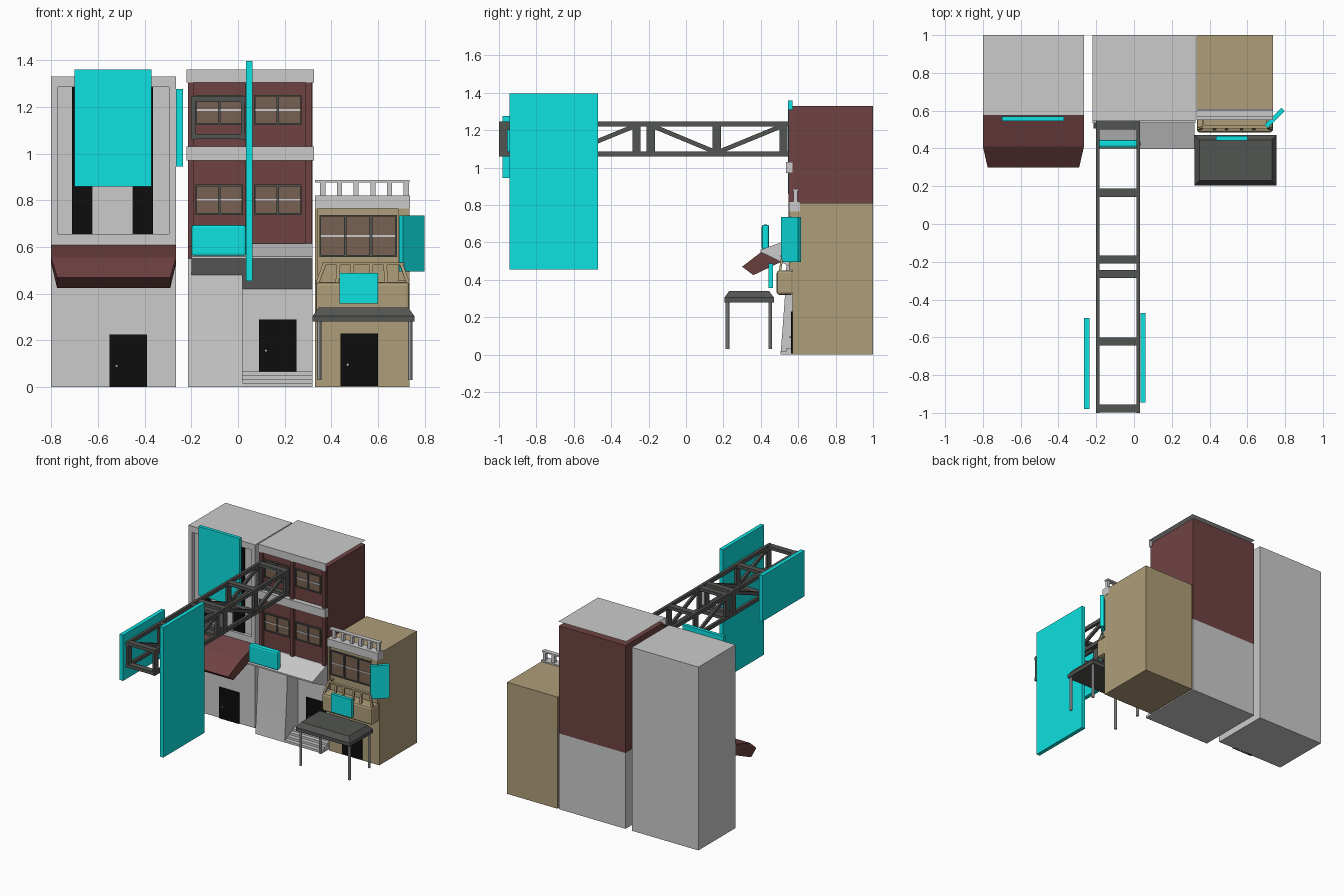
import bpy, bmesh, math
from mathutils import Vector

if "Cube" in bpy.data.objects:
    bpy.data.objects.remove(bpy.data.objects["Cube"])


def mat(name, rgb):
    m = bpy.data.materials.new(name)
    m.diffuse_color = (*rgb, 1)
    m.use_nodes = True
    m.node_tree.nodes["Principled BSDF"].inputs["Base Color"].default_value = m.diffuse_color
    return m


BRICK = mat("brick", (0.16, 0.055, 0.055))
TAN = mat("tan", (0.43, 0.34, 0.19))
DARK = mat("dark_metal", (0.085, 0.09, 0.083))
BLACK = mat("black", (0.004, 0.004, 0.004))
GLASS = mat("window_brown", (0.19, 0.12, 0.085))
CYAN = mat("sign_cyan", (0.004, 0.75, 0.75))


def finish(name, bm, m):
    bmesh.ops.recalc_face_normals(bm, faces=bm.faces)
    me = bpy.data.meshes.new(name)
    bm.to_mesh(me)
    bm.free()
    ob = bpy.data.objects.new(name, me)
    bpy.context.collection.objects.link(ob)
    if m:
        me.materials.append(m)
    return ob


def box(name, x0, x1, y0, y1, z0, z1, m=None, bevel=0):
    bm = bmesh.new()
    bmesh.ops.create_cube(bm, size=1)
    for v in bm.verts:
        v.co = ((x0 + x1) / 2 + v.co.x * (x1 - x0), (y0 + y1) / 2 + v.co.y * (y1 - y0),
                (z0 + z1) / 2 + v.co.z * (z1 - z0))
    if bevel:
        bmesh.ops.bevel(bm, geom=bm.edges[:], offset=bevel, segments=2, profile=0.5, affect='EDGES')
    return finish(name, bm, m)


def prism(name, pts, x0, x1, m=None):
    """Side profile of (y, z, end_inset) points stretched along x."""
    bm = bmesh.new()
    a = [bm.verts.new((x0 + p[2], p[0], p[1])) for p in pts]
    b = [bm.verts.new((x1 - p[2], p[0], p[1])) for p in pts]
    n = len(pts)
    bm.faces.new(a)
    bm.faces.new(b[::-1])
    for i in range(n):
        bm.faces.new((a[i], b[i], b[(i + 1) % n], a[(i + 1) % n]))
    return finish(name, bm, m)


def beam(name, p, q, w, d, m):
    """Bar from p to q, w wide along x and d deep."""
    p, q = Vector(p), Vector(q)
    t = (q - p).normalized()
    side = Vector((1, 0, 0)) if abs(t.x) < 0.9 else Vector((0, 1, 0))
    up = t.cross(side).normalized()
    bm = bmesh.new()
    bmesh.ops.create_cube(bm, size=1)
    for v in bm.verts:
        c = v.co.copy()
        v.co = (p + q) / 2 + t * c.z * (q - p).length + side * c.x * w + up * c.y * d
    return finish(name, bm, m)


def knob(name, x, y, z):
    bm = bmesh.new()
    bmesh.ops.create_uvsphere(bm, u_segments=10, v_segments=6, radius=0.006)
    for v in bm.verts:
        v.co += Vector((x, y, z))
    ob = finish(name, bm, None)
    for f in ob.data.polygons:
        f.use_smooth = True


def door(name, x0, x1, y, z0, z1):
    box(name, x0, x1, y - 0.008, y + 0.01, z0, z1, BLACK)
    knob(name + "_knob", x0 + 0.03, y - 0.012, z0 + 0.4 * (z1 - z0))


def window(name, x0, x1, y, z0, z1):
    f = 0.007
    box(name + "_pane", x0, x1, y - 0.004, y + 0.01, z0, z1, GLASS)
    zm = (z0 + z1) / 2
    box(name + "_bar", x0, x1, y - 0.008, y, zm - 0.004, zm + 0.004)
    for a, b in ((x0 - f, x0), (x1, x1 + f)):
        box(name + "_frame_side", a, b, y - 0.012, y + 0.01, z0 - f, z1 + f, DARK)
    for a, b in ((z0 - f, z0), (z1, z1 + f)):
        box(name + "_frame_end", x0, x1, y - 0.012, y + 0.01, a, b, DARK)


# Left building: body with a framed recess
box("left_body", -0.80, -0.265, 0.60, 1.0, 0, 1.33)
for x0, x1, z0, z1 in ((-0.80, -0.265, 0, 0.655), (-0.80, -0.265, 1.285, 1.33),
                       (-0.80, -0.77, 0.655, 1.285), (-0.295, -0.265, 0.655, 1.285)):
    box("left_facade_frame", x0, x1, 0.575, 0.60, z0, z1)
for x0, x1 in ((-0.71, -0.625), (-0.45, -0.365)):
    box("left_tall_window", x0, x1, 0.592, 0.602, 0.655, 1.285, BLACK)
box("left_center_panel", -0.625, -0.45, 0.582, 0.602, 0.655, 1.285)
prism("left_awning", [(0.58, 0.61, 0), (0.41, 0.555, 0), (0.30, 0.47, 0.025), (0.36, 0.425, 0.025),
                      (0.58, 0.53, 0)], -0.80, -0.265, BRICK)
door("left_door", -0.55, -0.39, 0.575, 0.0, 0.225)
box("left_sign", -0.70, -0.37, 0.545, 0.57, 0.86, 1.36, CYAN)

# Middle building: grey base with recessed entry, brick above
box("middle_base", -0.215, 0.32, 0.66, 1.0, 0, 0.55)
flare = prism("middle_flared_wall", [(0.505, 0, 0), (0.515, 0.12, 0), (0.528, 0.3, 0), (0.54, 0.55, 0),
                                     (0.66, 0.55, 0), (0.66, 0, 0)], -0.215, 0.02)
box("middle_brick", -0.215, 0.32, 0.57, 1.0, 0.55, 1.33, BRICK)
prism("middle_canopy", [(0.57, 0.615, 0), (0.55, 0.615, 0), (0.397, 0.56, 0), (0.397, 0.55, 0),
                        (0.66, 0.42, 0), (0.66, 0.55, 0)], -0.2, 0.32)
for i in range(4):
    box("middle_step", 0.02, 0.32, 0.505 + 0.03 * i, 0.66, 0.0165 * i, 0.0165 * (i + 1))
door("middle_door", 0.09, 0.25, 0.66, 0.066, 0.29)
box("middle_band", -0.22, 0.325, 0.535, 0.57, 0.97, 1.03)
for x0, x1 in ((-0.215, -0.19), (0.033, 0.058), (0.29, 0.315)):
    box("middle_pilaster", x0, x1, 0.548, 0.57, 0.60, 1.31, BRICK)
for z0, z1 in ((0.745, 0.86), (1.13, 1.245)):
    for x in (-0.175, -0.075, 0.075, 0.175):
        window("middle_window", x, x + 0.09, 0.57, z0, z1)
bm = bmesh.new()
rows = [[bm.verts.new((x, y, z)) for x in (-0.22, 0.325)]
        for y, z in ((0.545, 1.305), (0.545, 1.36), (1.0, 1.36))]
for r, s in zip(rows, rows[1:]):
    bm.faces.new((r[0], r[1], s[1], s[0]))
finish("middle_roof_cap", bm, None)
box("canopy_sign", -0.2, 0.035, 0.405, 0.445, 0.56, 0.695, CYAN, 0.012)

# Right building
box("right_body", 0.33, 0.735, 0.57, 1.0, 0, 0.81, TAN)
box("right_cornice", 0.33, 0.737, 0.55, 0.61, 0.765, 0.82)
for i in range(6):
    x = 0.363 + 0.0715 * i
    box("roof_rail_post", x - 0.011, x + 0.011, 0.575, 0.597, 0.82, 0.88)
box("roof_rail", 0.33, 0.735, 0.57, 0.602, 0.876, 0.886)
for x in (0.355, 0.465, 0.575):
    window("right_window", x, x + 0.098, 0.57, 0.565, 0.73)
for x0, x1 in ((0.33, 0.343), (0.685, 0.735)):
    box("right_pillar", x0, x1, 0.552, 0.57, 0.455, 0.765, TAN)
box("right_balcony", 0.333, 0.735, 0.485, 0.575, 0.32, 0.45, TAN, 0.014)
for x0, x1 in ((0.34, 0.37), (0.425, 0.43), (0.49, 0.49), (0.57, 0.57), (0.635, 0.63), (0.728, 0.70)):
    beam("balcony_post", (x0, 0.502, 0.445), (x1, 0.515, 0.525), 0.015, 0.012, TAN)
box("balcony_rail", 0.36, 0.71, 0.505, 0.525, 0.523, 0.533, TAN)
for x in (0.365, 0.705):
    box("balcony_side_rail", x - 0.006, x + 0.006, 0.515, 0.57, 0.523, 0.533, TAN)
door("right_door", 0.44, 0.60, 0.57, 0.005, 0.23)
box("balcony_sign", 0.435, 0.60, 0.442, 0.466, 0.357, 0.488, CYAN)
blade = box("blade_sign", -0.064, 0.064, -0.0125, 0.0125, 0.495, 0.735, CYAN)
blade.location = (0.744, 0.562, 0)
blade.rotation_euler.z = math.radians(45)

# Free standing shelter in front of the right building
bm = bmesh.new()
bmesh.ops.create_cube(bm, size=1)
for v in bm.verts:
    v.co = (0.5375 + v.co.x * 0.435, 0.3375 + v.co.y * 0.265, 0.2925 + v.co.z * 0.025)
top = max(bm.faces, key=lambda f: f.calc_center_median().z)
bmesh.ops.inset_region(bm, faces=[top], thickness=0.036)
for v in top.verts:
    v.co.z = 0.34
finish("shelter_roof", bm, DARK)
for x in (0.348, 0.738):
    for y in (0.222, 0.45):
        bm = bmesh.new()
        bmesh.ops.create_cone(bm, cap_ends=True, segments=10, radius1=0.01, radius2=0.01, depth=0.255)
        for v in bm.verts:
            v.co += Vector((x, y, 0.1575))
        finish("shelter_leg", bm, None)

# Truss bridge reaching forward from the brick front
LX, RX, ZB, ZT = -0.192, 0.022, 1.073, 1.233
posts = (-0.977, -0.622, -0.265, -0.188, 0.165, 0.522)
for x in (LX, RX):
    for z in (ZB, ZT):
        box("truss_rail", x - 0.01, x + 0.01, -1.0, 0.547, z - 0.013, z + 0.013, DARK)
    for y in posts:
        box("truss_post", x - 0.009, x + 0.009, y - 0.022, y + 0.022, ZB, ZT, DARK)
    for i, down in ((0, True), (1, False), (3, True), (4, False)):
        za, zb = (ZT - 0.015, ZB + 0.015) if down else (ZB + 0.015, ZT - 0.015)
        beam("truss_diagonal", (x, posts[i] + 0.02, za), (x, posts[i + 1] - 0.02, zb), 0.016, 0.024, DARK)
for y in posts:
    for z in (ZB, ZT):
        box("truss_crossbar", LX, RX, y - 0.022, y + 0.022, z - 0.011, z + 0.011, DARK)
box("truss_sign_right", 0.034, 0.062, -0.945, -0.47, 0.455, 1.397, CYAN)
box("truss_sign_left", -0.265, -0.236, -0.98, -0.497, 0.945, 1.277, CYAN)

# Smooth the gently flared wall
bpy.context.view_layer.objects.active = flare
flare.select_set(True)
bpy.ops.object.shade_smooth_by_angle(angle=math.radians(30))
